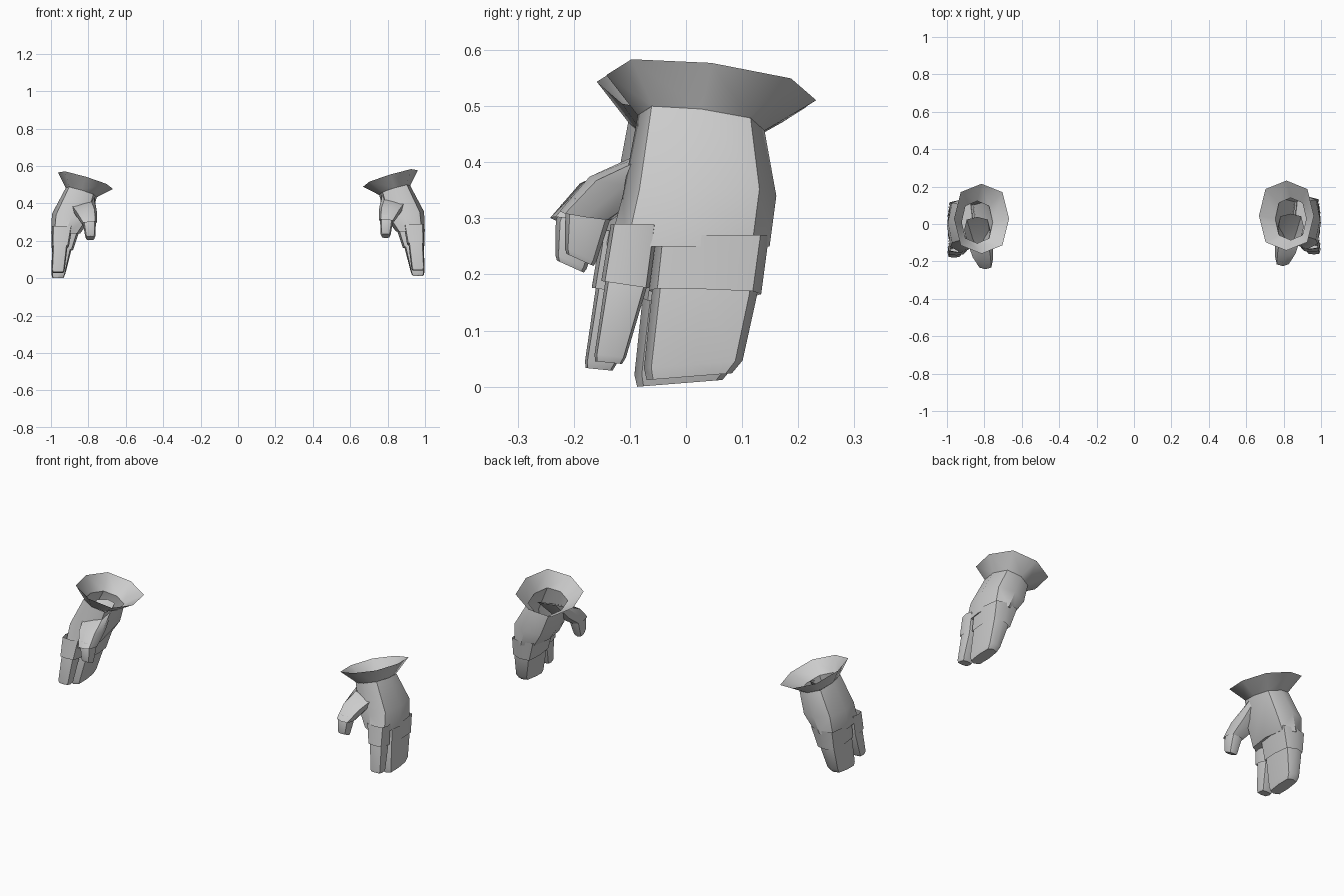
import bpy, bmesh
from math import radians


def loft(name, rings, side, k=0.76, cap=False):
    """Skin eight-sided rings (cx, cy, cz, rx, ry, slope_x, slope_y)."""
    shape = [(1, 0), (k, k), (0, 1), (-k, k), (-1, 0), (-k, -k), (0, -1), (k, -k)]
    # the left glove hangs slightly lower and further forward
    dy, dz = (0, 0) if side > 0 else (-0.017, -0.012)
    bm = bmesh.new()
    loops = []
    for cx, cy, cz, rx, ry, tx, ty in rings:
        loops.append([bm.verts.new((side * (cx + a * rx), cy + b * ry + dy,
                                    cz + a * rx * tx + b * ry * ty + dz))
                      for a, b in shape])
    for lo, hi in zip(loops, loops[1:]):
        for i in range(8):
            j = (i + 1) % 8
            bm.faces.new((lo[i], lo[j], hi[j], hi[i]))
    if cap:
        bm.faces.new(loops[-1])
    bmesh.ops.recalc_face_normals(bm, faces=bm.faces)
    me = bpy.data.meshes.new(name)
    bm.to_mesh(me)
    bm.free()
    me.shade_smooth()
    me.set_sharp_from_angle(angle=radians(42))
    ob = bpy.data.objects.new(name, me)
    bpy.context.collection.objects.link(ob)
    return ob


NECK = (.838, .027, .470, .083, .113, .30, -.12)

for side, tag in ((1, "right"), (-1, "left")):
    # flared open cuff
    loft(f"cuff_{tag}", [(.815, .045, .533, .147, .187, .30, -.12), NECK], side)

    # palm and back of the hand
    loft(f"palm_{tag}", [
        NECK,
        (.892, .024, .340, .103, .137, .15, 0),
        (.922, .006, .250, .077, .143, 0, 0)], side, .78, True)

    # wide sleeve and merged fingers
    loft(f"wide_sleeve_{tag}", [
        (.922, .046, .270, .076, .102, 0, 0),
        (.940, .034, .168, .058, .100, .1, -.03)], side, .85)
    loft(f"merged_fingers_{tag}", [
        (.925, .044, .260, .064, .095, 0, 0),
        (.942, .033, .165, .052, .094, 0, 0),
        (.960, .013, .040, .038, .088, 0, .08),
        (.962, .006, .018, .032, .076, 0, .08)], side, .85, True)

    # index sleeve and finger
    loft(f"index_sleeve_{tag}", [
        (.940, -.092, .290, .055, .042, 0, 0),
        (.950, -.108, .182, .046, .043, 0, -.15)], side, .85)
    loft(f"index_finger_{tag}", [
        (.945, -.095, .270, .040, .037, 0, 0),
        (.952, -.107, .180, .040, .038, 0, 0),
        (.962, -.135, .055, .035, .028, 0, -.1),
        (.962, -.138, .043, .030, .024, 0, -.1)], side, .85, True)

    # thumb sleeve and thumb
    loft(f"thumb_sleeve_{tag}", [
        (.838, -.015, .440, .070, .070, -.1, .45),
        (.815, -.110, .365, .060, .062, -.1, -.15),
        (.795, -.178, .306, .040, .047, -.1, -.15)], side, .8)
    loft(f"thumb_{tag}", [
        (.797, -.165, .330, .034, .040, 0, -.2),
        (.794, -.176, .300, .034, .039, 0, -.2),
        (.790, -.188, .235, .027, .028, 0, -.45),
        (.790, -.189, .226, .023, .024, 0, -.45)], side, .8, True)
